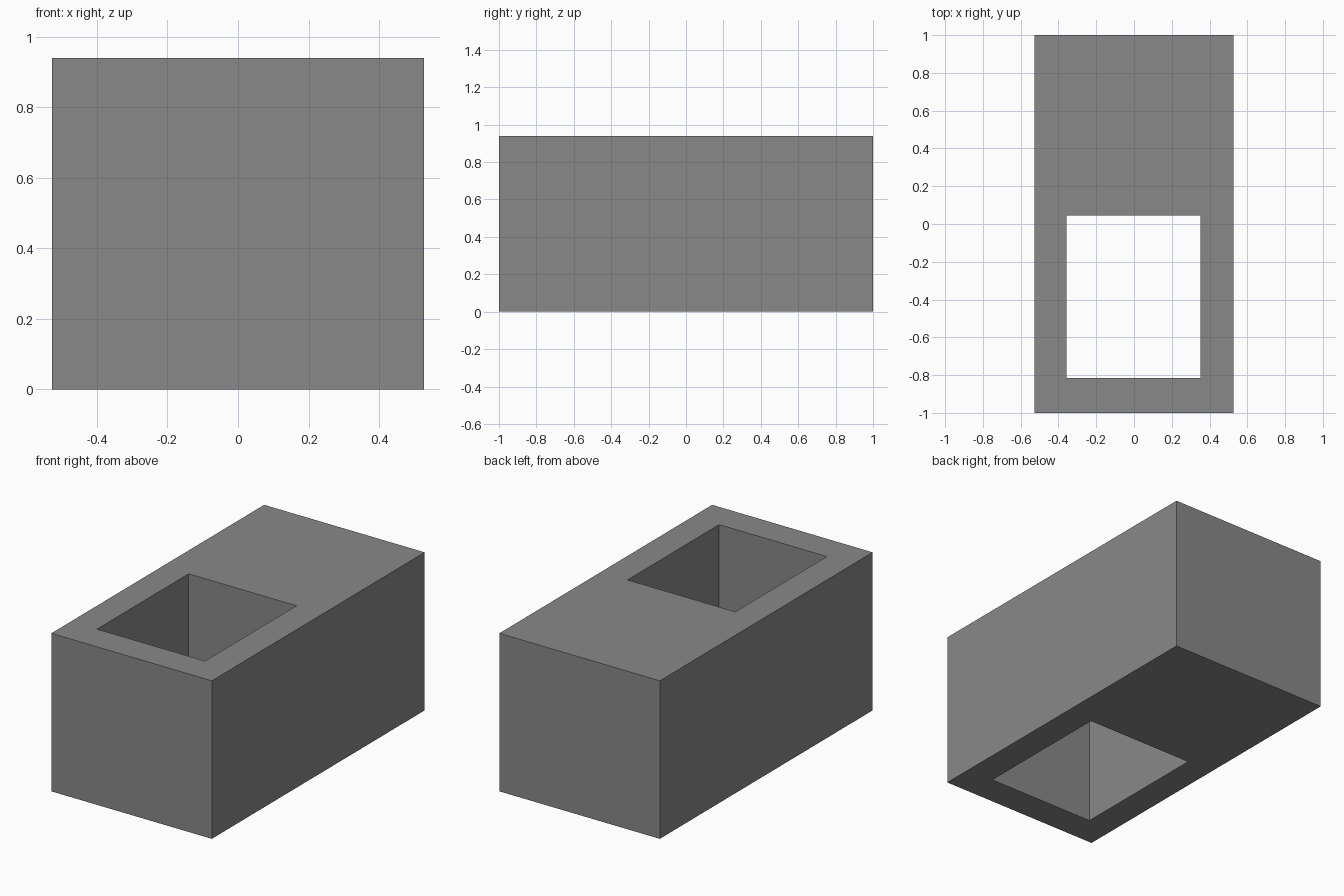
import bpy
import bmesh

cube = bpy.data.objects.get("Cube")
if cube:
    bpy.data.objects.remove(cube, do_unlink=True)

HALF_WIDTH, HALF_LENGTH, HEIGHT = 0.528, 1.0, 0.94
HOLE_X = (-0.357, 0.353)
HOLE_Y = (-0.815, 0.046)

# Plain grey for the whole block
grey = bpy.data.materials.new("concrete grey")
grey.use_nodes = True
colour = (0.25, 0.25, 0.25, 1)
grey.diffuse_color = colour
grey.node_tree.nodes["Principled BSDF"].inputs["Base Color"].default_value = colour


def rectangle(bm, xs, ys, z):
    """Corners of a level rectangle, in order around it."""
    (x0, x1), (y0, y1) = xs, ys
    return [bm.verts.new((x, y, z)) for x, y in ((x0, y0), (x1, y0), (x1, y1), (x0, y1))]


def bridge(bm, a, b):
    """Band of four faces joining two rectangles."""
    for i in range(4):
        j = (i + 1) % 4
        bm.faces.new((a[i], a[j], b[j], b[i]))


# Block with a rectangular shaft running right through it
bm = bmesh.new()
outer, inner = [
    [rectangle(bm, xs, ys, z) for z in (0, HEIGHT)]
    for xs, ys in (((-HALF_WIDTH, HALF_WIDTH), (-HALF_LENGTH, HALF_LENGTH)), (HOLE_X, HOLE_Y))
]
bridge(bm, *outer)
bridge(bm, *inner)
for outside, inside in zip(outer, inner):
    bridge(bm, outside, inside)
bmesh.ops.recalc_face_normals(bm, faces=bm.faces)

mesh = bpy.data.meshes.new("block")
bm.to_mesh(mesh)
bm.free()
mesh.materials.append(grey)
bpy.context.collection.objects.link(bpy.data.objects.new("block", mesh))
